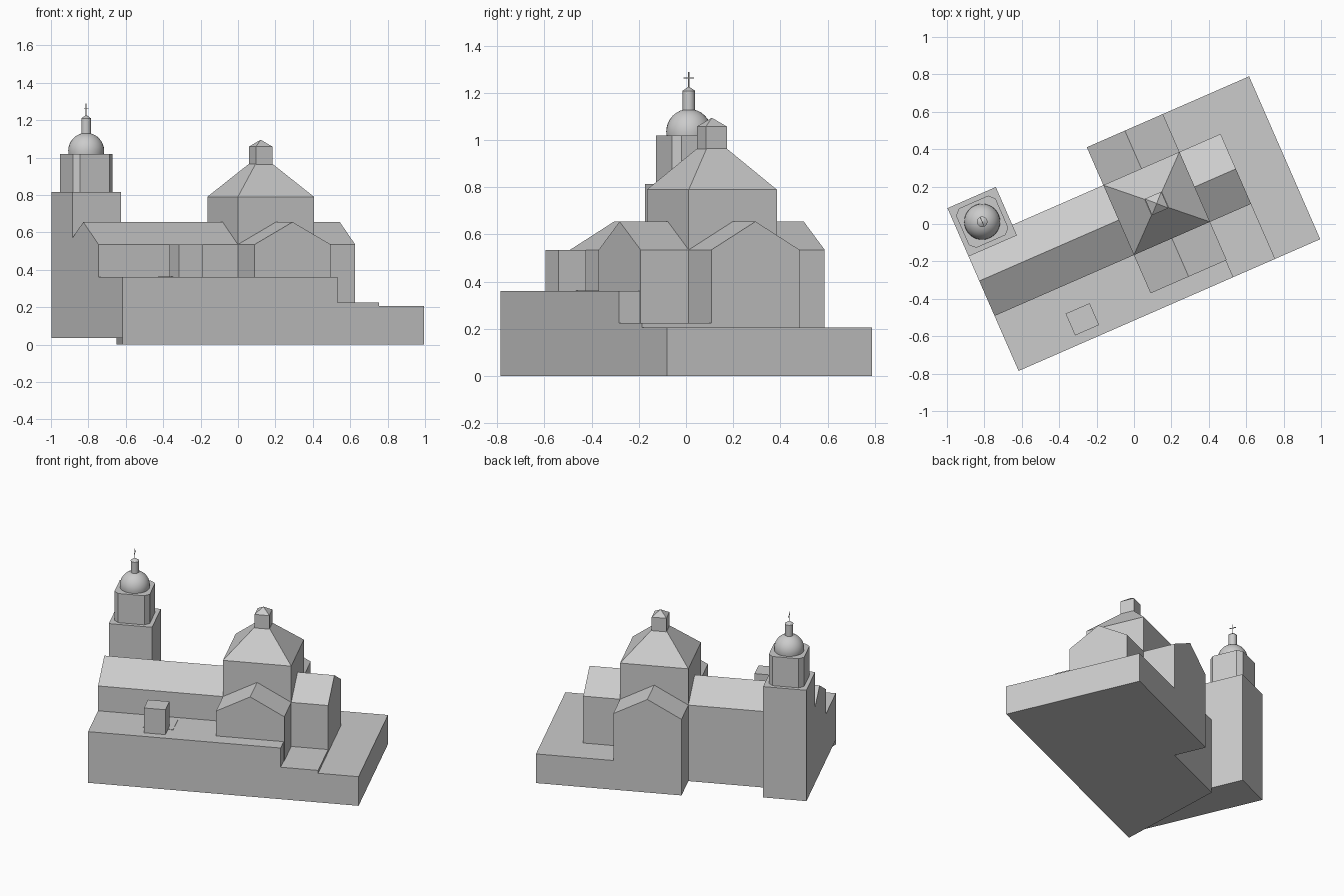
import bpy, bmesh, math
from mathutils import Matrix

cube = bpy.data.objects.get("Cube")
if cube:
    bpy.data.objects.remove(cube, do_unlink=True)

TURN = math.radians(23.6)      # the whole building is turned on its site
stone = bpy.data.materials.new("grey stone")
stone.use_nodes = True
GREY = (0.6, 0.6, 0.6, 1)
stone.diffuse_color = GREY
stone.node_tree.nodes["Principled BSDF"].inputs["Base Color"].default_value = GREY


def finish(name, bm, smooth=False):
    bmesh.ops.recalc_face_normals(bm, faces=bm.faces)
    bm.transform(Matrix.Rotation(TURN, 4, 'Z'))
    mesh = bpy.data.meshes.new(name)
    bm.to_mesh(mesh)
    bm.free()
    mesh.materials.append(stone)
    ob = bpy.data.objects.new(name, mesh)
    bpy.context.collection.objects.link(ob)
    if smooth:
        bpy.ops.object.select_all(action='DESELECT')
        ob.select_set(True)
        bpy.context.view_layer.objects.active = ob
        bpy.ops.object.shade_smooth_by_angle(angle=math.radians(40))
    return ob


def extrude(name, points, offset):
    """Closed outline of 3D points pushed along an offset."""
    bm = bmesh.new()
    face = bm.faces.new([bm.verts.new(p) for p in points])
    new = bmesh.ops.extrude_face_region(bm, geom=[face], use_keep_orig=True)
    moved = [g for g in new["geom"] if isinstance(g, bmesh.types.BMVert)]
    bmesh.ops.translate(bm, verts=moved, vec=offset)
    return finish(name, bm)


def slab(name, outline, z0, z1):
    return extrude(name, [(u, v, z0) for u, v in outline], (0, 0, z1 - z0))


def block(name, u0, u1, v0, v1, z0, z1):
    return slab(name, [(u0, v0), (u1, v0), (u1, v1), (u0, v1)], z0, z1)


def gable(mid, half, z0):
    return [(mid - half, z0), (mid + half, z0), (mid + half, EAVE),
            (mid, RIDGE), (mid - half, EAVE)]


def cone(name, u, v, z0, z1, r0, r1, sides=32, spin=0, squash=1.0, smooth=True):
    bm = bmesh.new()
    bmesh.ops.create_cone(bm, cap_ends=True, segments=sides, radius1=r0,
                          radius2=r1, depth=z1 - z0)
    bm.transform(Matrix.Translation((u, v, (z0 + z1) / 2))
                 @ Matrix.Diagonal((1, squash, 1, 1)) @ Matrix.Rotation(spin, 4, 'Z'))
    return finish(name, bm, smooth)


# Main dimensions along (U) and across (V) the nave
WEST, EAST, FRONT, BACK = -0.88, 0.88, -0.473, 0.477
N0, N1, AXIS = -0.152, 0.256, 0.052
T0, T1, CROSS = -0.067, 0.377, 0.155
EAVE, RIDGE, FOOT = 0.535, 0.655, 0.035
TOWER_E, TOWER_S, CHANCEL_E = -0.598, 0.195, 0.617

# Footing and terraces
slab("footing", [(WEST, FRONT), (EAST, FRONT), (EAST, BACK), (T0, BACK),
                 (T0, N1), (TOWER_E, N1)], 0, FOOT)
block("front_terrace", WEST, 0.373, FRONT, AXIS, FOOT, 0.36)
block("side_terrace", 0.373, CHANCEL_E, FRONT, AXIS, FOOT, 0.225)
block("end_terrace", CHANCEL_E, EAST, FRONT, BACK, FOOT, 0.205)
block("back_terrace", T1, CHANCEL_E, AXIS, BACK, FOOT, 0.205)

# Nave with chancel, and crossing transept
extrude("nave", [(WEST, v, z) for v, z in gable(AXIS, (N1 - N0) / 2, FOOT)],
        (CHANCEL_E - WEST, 0, 0))
extrude("transept", [(u, -0.375, z) for u, z in gable(CROSS, (T1 - T0) / 2, FOOT)],
        (0, BACK + 0.375, 0))

# Crossing drum, hipped roof and lantern
block("crossing_drum", T0, T1, N0, N1, 0.5, 0.79)
R2, QUARTER = math.sqrt(2), math.pi / 4
half = (T1 - T0) / 2
cone("crossing_roof", CROSS, AXIS, 0.79, 0.965, half * R2, 0.05 * R2, 4, QUARTER,
     (N1 - N0) / (T1 - T0), False)
L = 0.048
block("crossing_lantern", CROSS - L, CROSS + L, AXIS - L, AXIS + L, 0.94, 1.058)
cone("lantern_roof", CROSS, AXIS, 1.058, 1.095, L * R2, 0, 4, QUARTER, 1, False)

# Bell tower
TU, TV = (WEST + TOWER_E) / 2, (TOWER_S + BACK) / 2
block("tower_base", WEST, TOWER_E, TOWER_S, BACK, FOOT, 0.815)
H, C = 0.115, 0.085
ring = [(-C, -H), (C, -H), (H, -C), (H, C), (C, H), (-C, H), (-H, C), (-H, -C)]
slab("belfry", [(TU + a, TV + b) for a, b in ring], 0.815, 1.02)

# Tower dome, lantern and cross
bm = bmesh.new()
bmesh.ops.create_uvsphere(bm, u_segments=32, v_segments=16, radius=0.096)
bmesh.ops.bisect_plane(bm, geom=bm.verts[:] + bm.edges[:] + bm.faces[:],
                       plane_co=(0, 0, -0.016), plane_no=(0, 0, -1), clear_outer=True)
bm.transform(Matrix.Translation((TU, TV, 1.036)))
finish("tower_dome", bm, True)
cone("tower_lantern", TU, TV, 1.11, 1.208, 0.026, 0.026)
cone("tower_lantern_cap", TU, TV, 1.208, 1.225, 0.028, 0.004)
P = 0.002
block("cross_post", TU - P, TU + P, TV - P, TV + P, 1.22, 1.29)
block("cross_arm", TU - P, TU + P, TV - 0.024, TV + 0.024, 1.262, 1.266)

# Terrace kiosk and paving
block("kiosk", -0.527, -0.387, -0.42, -0.293, 0.35, 0.535)
block("paving", -0.548, -0.353, -0.341, -0.188, 0.355, 0.363)
